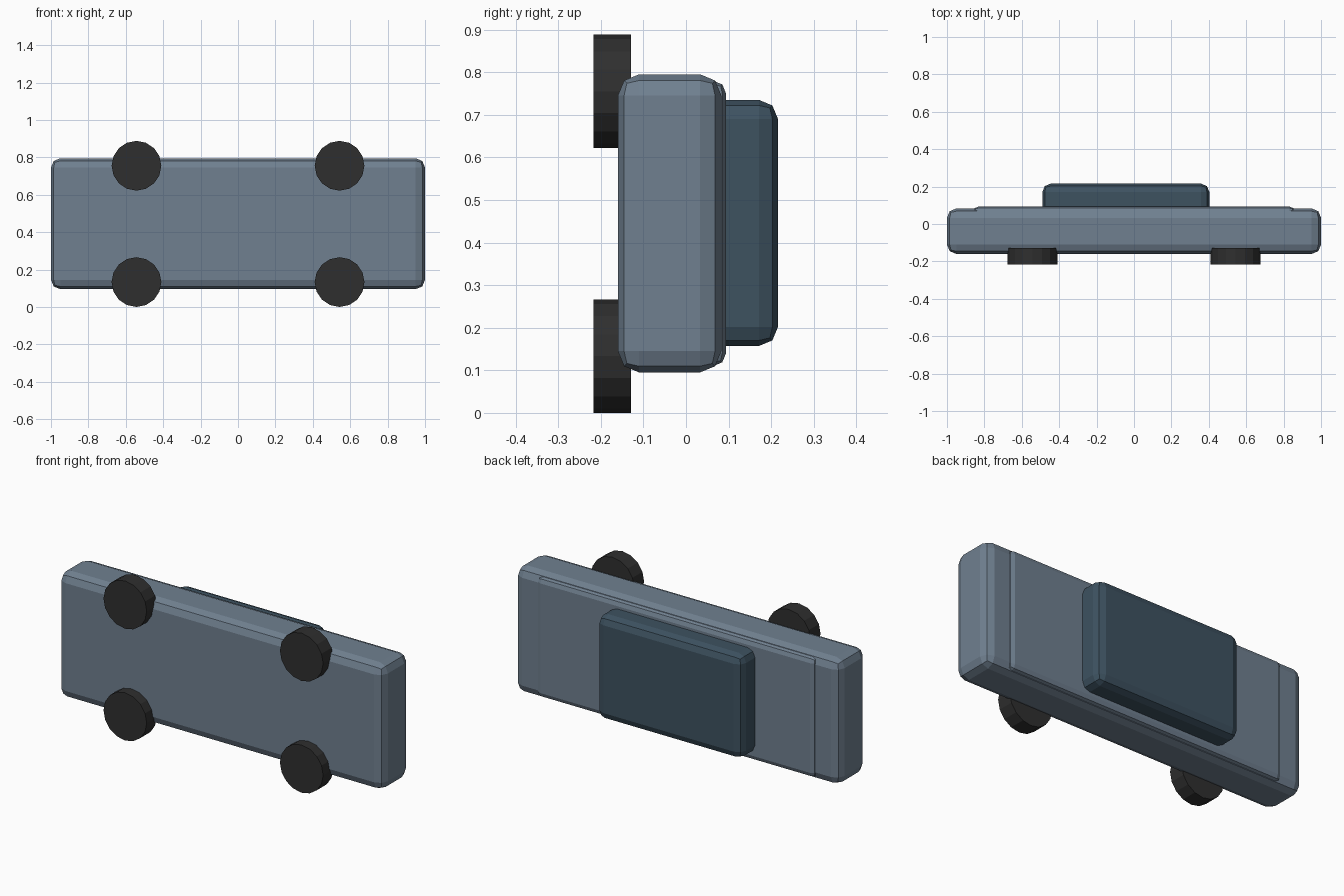
import bpy, bmesh, math
from mathutils import Matrix

if "Cube" in bpy.data.objects:
    bpy.data.objects.remove(bpy.data.objects["Cube"])


def material(name, color):
    m = bpy.data.materials.new(name)
    m.diffuse_color = (*color, 1.0)
    m.use_nodes = True
    m.node_tree.nodes["Principled BSDF"].inputs["Base Color"].default_value = m.diffuse_color
    return m


SLATE = material("slate paint", (0.162, 0.216, 0.279))
GLASS = material("dark blue glass", (0.047, 0.084, 0.118))
RUBBER = material("black rubber", (0.028, 0.028, 0.028))


def add_mesh(name, bm, mat):
    me = bpy.data.meshes.new(name)
    bm.to_mesh(me)
    bm.free()
    me.materials.append(mat)
    ob = bpy.data.objects.new(name, me)
    bpy.context.scene.collection.objects.link(ob)
    return ob


def rounded_box(name, lo, hi, bevel, mat):
    size = [b - a for a, b in zip(lo, hi)]
    mid = [(a + b) / 2 for a, b in zip(lo, hi)]
    bm = bmesh.new()
    bmesh.ops.create_cube(bm, size=1, matrix=Matrix.Translation(mid) @ Matrix.Diagonal((*size, 1)))
    ob = add_mesh(name, bm, mat)
    mod = ob.modifiers.new("rounded edges", "BEVEL")
    mod.width = bevel
    mod.segments = 2
    return ob


def wheel(name, x, z):
    bm = bmesh.new()
    place = Matrix.Translation((x, -0.173, z)) @ Matrix.Rotation(math.pi / 2, 4, "X")
    bmesh.ops.create_cone(bm, cap_ends=True, segments=16, radius1=0.133,
                          radius2=0.133, depth=0.088, matrix=place)
    return add_mesh(name, bm, RUBBER)


# Main body, shallow raised deck and cabin
rounded_box("body", (-1, -0.16, 0.095), (1, 0.083, 0.795), 0.05, SLATE)
rounded_box("deck", (-0.86, -0.06, 0.11), (0.86, 0.094, 0.78), 0.03, SLATE)
rounded_box("cabin", (-0.49, 0.0, 0.157), (0.403, 0.216, 0.735), 0.045, GLASS)

# Four wheels
for end, x in (("rear", -0.543), ("front", 0.543)):
    for side, z in (("lower", 0.133), ("upper", 0.755)):
        wheel(f"{end}_{side}_wheel", x, z)
